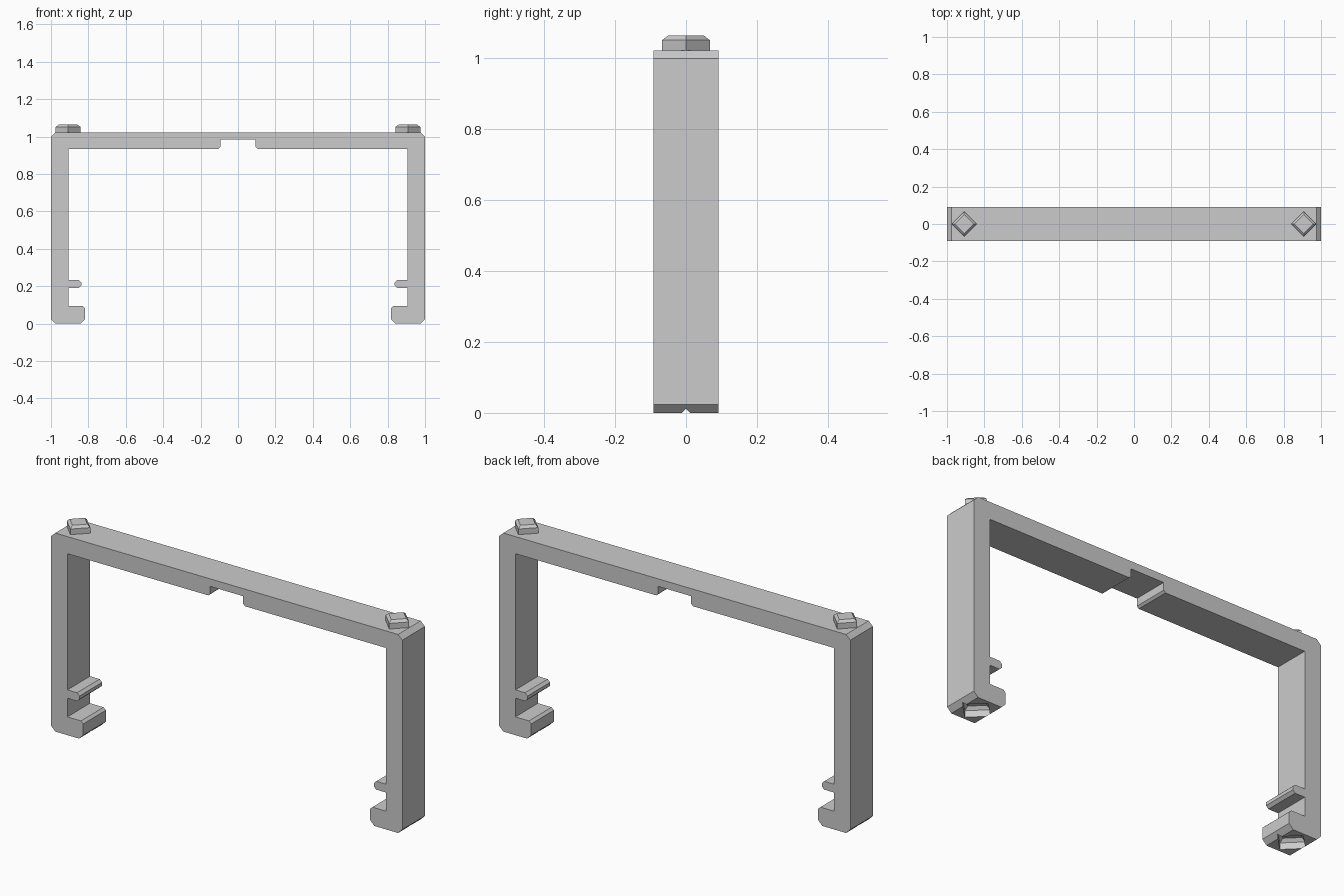
import bpy, bmesh
from mathutils import Matrix

cube = bpy.data.objects.get("Cube")
if cube:
    bpy.data.objects.remove(cube, do_unlink=True)

HALF_DEPTH = 0.092
PEG_X = 0.908

# Single flat grey
grey = bpy.data.materials.new("plain grey")
grey.use_nodes = True
colour = (0.6, 0.6, 0.6, 1)
grey.diffuse_color = colour
grey.node_tree.nodes["Principled BSDF"].inputs["Base Color"].default_value = colour


def add_object(name, bm):
    bmesh.ops.recalc_face_normals(bm, faces=bm.faces)
    mesh = bpy.data.meshes.new(name)
    bm.to_mesh(mesh)
    bm.free()
    mesh.materials.append(grey)
    obj = bpy.data.objects.new(name, mesh)
    bpy.context.collection.objects.link(obj)
    return obj


def diamond(name, x, rings):
    """Stack of square rings (radius, height) turned corner-on."""
    bm = bmesh.new()
    loops = []
    for r, z in rings:
        corners = ((r, 0), (0, r), (-r, 0), (0, -r))
        loops.append([bm.verts.new((x + a, b, z)) for a, b in corners])
    for low, high in zip(loops, loops[1:]):
        for i in range(4):
            j = (i + 1) % 4
            bm.faces.new((low[i], low[j], high[j], high[i]))
    bm.faces.new(loops[0])
    bm.faces.new(loops[-1])
    return add_object(name, bm)


# Left half of the frame outline: notch, beam, ledge, hook, outer side
half = [
    (0.094, 0.983), (0.094, 0.944), (0.105, 0.934), (0.907, 0.934),
    (0.907, 0.233), (0.852, 0.233), (0.838, 0.220), (0.838, 0.203),
    (0.852, 0.190), (0.907, 0.190), (0.907, 0.094), (0.830, 0.094),
    (0.817, 0.082), (0.817, 0.024), (0.841, 0), (0.976, 0),
    (1, 0.024), (1, 0.999), (0.976, 1.022),
]
outline = half + [(-x, z) for x, z in reversed(half)]
bm = bmesh.new()
face = bm.faces.new([bm.verts.new((x, -HALF_DEPTH, z)) for x, z in outline])
new = bmesh.ops.extrude_face_region(bm, geom=[face])["geom"]
bmesh.ops.translate(bm, vec=(0, 2 * HALF_DEPTH, 0),
                    verts=[v for v in new if isinstance(v, bmesh.types.BMVert)])
frame = add_object("frame", bm)

# Stacking pegs on top, matching sockets cut underneath
for side, x in (("left", PEG_X), ("right", -PEG_X)):
    diamond(side + "_peg", x, [(0.067, 1.015), (0.067, 1.051), (0.05, 1.064)])
    cutter = diamond(side + "_socket_cutter", x,
                     [(0.08, -0.03), (0.08, 0.033), (0.06, 0.048)])
    cutter.hide_render = True
    cutter.hide_viewport = True
    cut = frame.modifiers.new(side + " socket", 'BOOLEAN')
    cut.operation = 'DIFFERENCE'
    cut.solver = 'EXACT'
    cut.object = cutter
